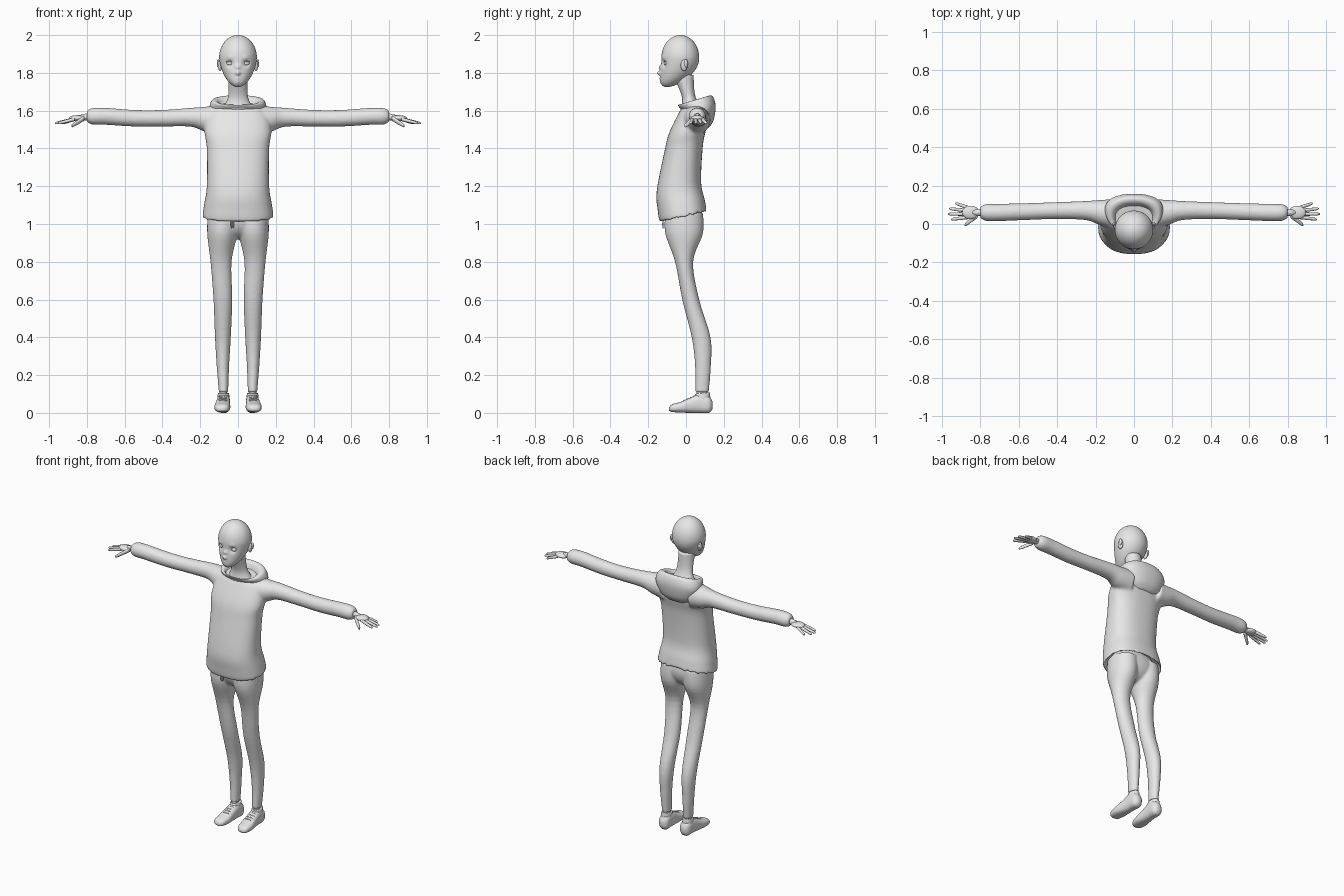
import bpy
import bmesh
import math
from mathutils import Vector

if "Cube" in bpy.data.objects:
    bpy.data.objects.remove(bpy.data.objects["Cube"])

colour = (.8, .8, .8, 1)
grey = bpy.data.materials.new("plain_grey")
grey.use_nodes = True
grey.diffuse_color = colour
grey.node_tree.nodes["Principled BSDF"].inputs["Base Color"].default_value = colour

SIDES = (1, -1)


def spline(before, start, end, after, f):
    """Catmull-Rom blend from start to end."""
    bend = (before - 2 * start + end) * (1 - f) + (start - 2 * end + after) * f
    return start + (end - start) * f - f * (1 - f) * bend / 2


def resample(rings, steps):
    """Add smooth in-between rings."""
    out = []
    last = len(rings) - 1
    for i in range(last):
        quad = [rings[max(i - 1, 0)], rings[i], rings[i + 1], rings[min(i + 2, last)]]
        for k in range(steps):
            out.append([spline(*values, k / steps) for values in zip(*quad)])
    return out + [rings[last]]


def spans(rings):
    """Rings on the centre plane, given as height, half width, front and back."""
    return [(z, 0, (front + back) / 2, half, (back - front) / 2)
            for z, half, front, back in rings]


def discs(rings):
    """Round rings, given as position, two centre coordinates and radius."""
    return [(*ring, ring[-1]) for ring in rings]


def loft(bm, axis, rings, side=1, segs=32, steps=5, power=2, tilt=0):
    """Skin rings of position, centre a, centre b, radius a, radius b along an axis."""
    loops = []
    for t, a, b, radius_a, radius_b in resample(rings, steps):
        loop = []
        for k in range(segs):
            angle = math.tau * k / segs
            c, s = [math.copysign(abs(w) ** (2 / power), w)
                    for w in (math.cos(angle), math.sin(angle))]
            u, v = a + c * radius_a, b + s * radius_b
            p = t + tilt * s * radius_b
            x, y, z = {"X": (p, u, v), "Y": (u, p, v), "Z": (u, v, p)}[axis]
            loop.append(bm.verts.new((x * side, y, z)))
        loops.append(loop)
    for low, high in zip(loops, loops[1:]):
        for k in range(segs):
            n = (k + 1) % segs
            bm.faces.new((low[k], low[n], high[n], high[k]))
    bm.faces.new(loops[0])
    bm.faces.new(loops[-1])


def ball(bm, centre, size, segs=20):
    verts = bmesh.ops.create_uvsphere(bm, u_segments=segs, v_segments=segs, radius=1)["verts"]
    for v in verts:
        v.co = Vector(centre) + Vector(size) * v.co


def finger(bm, base, tip, radius, side):
    """Tapered digit with a rounded end, running outward."""
    rings = []
    for f, scale in ((0, 1), (.5, .9), (.9, .7), (1, .2)):
        rings.append((*Vector(base).lerp(Vector(tip), f), radius * scale))
    loft(bm, "X", discs(rings), side, segs=12)


def finish(name, bm, fuse=0):
    """Make the object; fuse welds its overlapping volumes into one skin."""
    bmesh.ops.recalc_face_normals(bm, faces=bm.faces[:])
    mesh = bpy.data.meshes.new(name)
    bm.to_mesh(mesh)
    bm.free()
    mesh.materials.append(grey)
    for polygon in mesh.polygons:
        polygon.use_smooth = True
    obj = bpy.data.objects.new(name, mesh)
    bpy.context.collection.objects.link(obj)
    if fuse:
        remesh = obj.modifiers.new("fuse", "REMESH")
        remesh.mode = "VOXEL"
        remesh.voxel_size = fuse
        remesh.use_smooth_shade = True
        relax = obj.modifiers.new("relax", "SMOOTH")
        relax.iterations = 5


# Head: a round skull whose lower half narrows and moves forward into the jaw
bm = bmesh.new()
ball(bm, (0, 0, 0), (1, 1, 1), segs=80)
for v in bm.verts:
    x, y, z = v.co
    drop = max(-z, 0)
    v.co = (.1 * x * (1 - .15 * drop), .1 * y - .03 - .07 * drop ** 2,
            1.88 + z * (.155 if z < 0 else .12))
# Soft pushes shape the nose, lips, sockets and brows
pushes = [((0, -.14, 1.8), .012, -.022), ((0, -.13, 1.83), .012, -.012),
          ((0, -.14, 1.77), .01, -.005), ((0, -.14, 1.75), .01, -.005)]
for s in SIDES:
    pushes.append(((s * .042, -.12, 1.85), .018, .014))
    pushes.append(((s * .045, -.12, 1.88), .014, -.004))
for v in bm.verts:
    start = v.co.copy()
    for centre, radius, push in pushes:
        distance = (start - Vector(centre)).length / radius
        v.co.y += push * math.exp(-distance ** 2)
finish("head", bm)

# Eyes with upper lids
bm = bmesh.new()
for s in SIDES:
    ball(bm, (s * .042, -.1, 1.85), (.02, .016, .012))
    ball(bm, (s * .042, -.104, 1.86), (.022, .014, .004))
finish("eyes", bm)

# Ears: a flat shell with a raised outer rim
bm = bmesh.new()
for s in SIDES:
    ball(bm, (s * .095, -.01, 1.84), (.012, .018, .03))
    ball(bm, (s * .104, 0, 1.85), (.008, .01, .022))
finish("ears", bm)

# Neck, flaring into the shoulders
bm = bmesh.new()
loft(bm, "Z", spans([(1.6, .09, -.03, .09), (1.65, .06, -.02, .06),
                     (1.7, .05, -.03, .045), (1.79, .05, -.07, .04)]))
finish("neck", bm)

# Hooded top: body with a recessed hem, fused with both sleeves
bm = bmesh.new()
loft(bm, "Z", spans([(1.08, .16, -.1, .09), (1.035, .187, -.135, .11),
                     (1.1, .18, -.15, .1), (1.2, .165, -.155, .08),
                     (1.4, .165, -.115, .09), (1.5, .177, -.09, .11),
                     (1.6, .15, -.04, .11), (1.63, .1, -.02, .1)]),
     segs=48, power=2.4, tilt=.2)
for s in SIDES:
    loft(bm, "X", discs([(.1, .05, 1.55, .08), (.18, .06, 1.555, .065),
                         (.25, .07, 1.565, .05), (.4, .07, 1.56, .044),
                         (.55, .065, 1.56, .044), (.7, .06, 1.57, .045),
                         (.77, .06, 1.57, .044), (.8, .06, 1.57, .03)]), s)
finish("hooded_top", bm, fuse=.008)

# Hood: an open bowl hanging behind the neck
bm = bmesh.new()
loft(bm, "Z", spans([(1.5, .06, .06, .12), (1.53, .11, .03, .145),
                     (1.6, .15, 0, .157), (1.65, .14, -.04, .14),
                     (1.65, .11, -.035, .11), (1.61, .09, -.025, .09)]),
     segs=48, tilt=.3, power=2.3)
finish("hood", bm)

# Trousers: hips fused with both legs
bm = bmesh.new()
ball(bm, (0, -.01, 1.03), (.16, .1, .11), segs=32)
for s in SIDES:
    loft(bm, "Z", [(1.06, .08, -.01, .08, .1), (.95, .083, -.01, .08, .1),
                   (.8, .09, -.01, .056, .048), (.6, .08, .025, .05, .045),
                   (.4, .08, .08, .042, .05), (.25, .08, .09, .033, .042),
                   (.11, .077, .085, .025, .036)], s)
finish("trousers", bm, fuse=.007)

# Waist cord ends below the front hem
bm = bmesh.new()
for x in (-.035, -.025):
    ball(bm, (x, -.122, 1), (.004, .004, .025))
finish("waist_cord", bm)

# Ankles
bm = bmesh.new()
for s in SIDES:
    loft(bm, "Z", [(z, .077, .085, .02, .03) for z in (.05, .13)], s)
finish("ankles", bm)

# Shoes with a collar and rows of laces
bm = bmesh.new()
for s in SIDES:
    loft(bm, "Y", [(-.09, .085, .02, .015, .008), (-.075, .085, .025, .034, .02),
                   (-.03, .083, .03, .042, .028), (.02, .08, .04, .038, .04),
                   (.07, .077, .05, .035, .05), (.12, .076, .045, .033, .045),
                   (.14, .076, .04, .015, .02)], s, power=2.5)
    loft(bm, "Z", [(.07, .077, .087, .032, .042), (.1, .077, .087, .03, .04),
                   (.105, .077, .087, .025, .035)], s, tilt=.1)
    for i in range(4):
        ball(bm, (s * .08, -.01 + i * .017, .065 + i * .007), (.022, .004, .005))
finish("shoes", bm)

# Hands: wrist, palm, a fan of four fingers and a thumb
bm = bmesh.new()
for s in SIDES:
    loft(bm, "X", discs([(.78, .06, 1.57, .02), (.85, .06, 1.56, .014)]), s, steps=2)
    ball(bm, (s * .85, .06, 1.56), (.045, .035, .016))
    for i in range(4):
        reach = .97 - .012 * (i - 1.2) ** 2
        finger(bm, (.865, .035 + i * .017, 1.555), (reach, .024 + i * .028, 1.533), .01, s)
    finger(bm, (.815, .045, 1.56), (.882, -.006, 1.518), .014, s)
finish("hands", bm)
